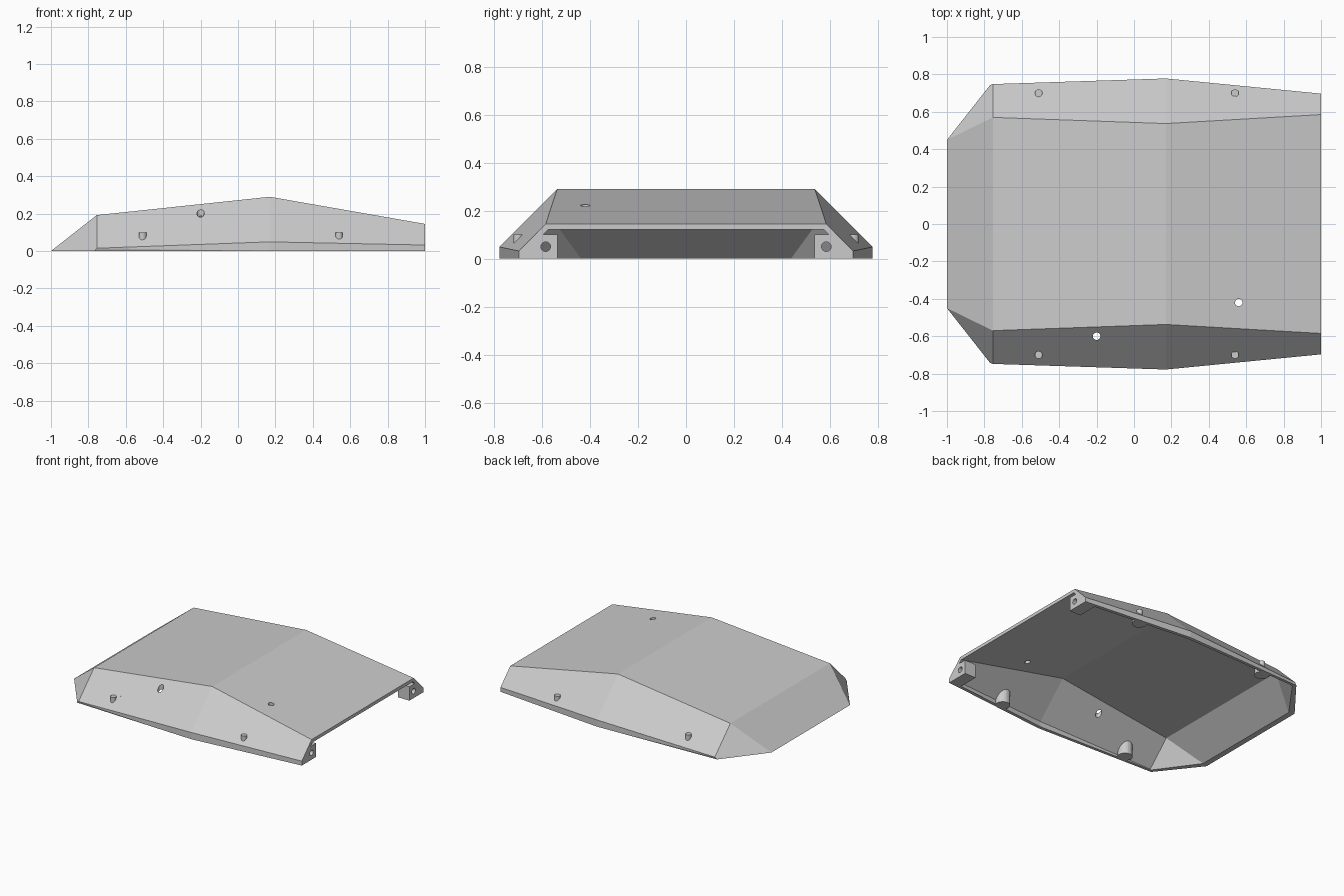
import bpy
import bmesh
from mathutils import Vector

cube = bpy.data.objects.get("Cube")
if cube:
    bpy.data.objects.remove(cube, do_unlink=True)

grey = bpy.data.materials.new("light_grey")
grey.use_nodes = True
colour = (0.6, 0.6, 0.6, 1)
grey.diffuse_color = colour
grey.node_tree.nodes["Principled BSDF"].inputs["Base Color"].default_value = colour

WALL = 0.024


def finish(name, bm):
    mesh = bpy.data.meshes.new(name)
    bmesh.ops.recalc_face_normals(bm, faces=bm.faces)
    bm.to_mesh(mesh)
    bm.free()
    mesh.materials.append(grey)
    obj = bpy.data.objects.new(name, mesh)
    bpy.context.collection.objects.link(obj)
    return obj


def hull(name, points):
    """Convex solid through the points, mirrored across y."""
    bm = bmesh.new()
    for x, y, z in points:
        for side in (-1, 1):
            bm.verts.new((x, side * y, z))
    result = bmesh.ops.convex_hull(bm, input=bm.verts)
    unused = [v for v in result["geom_interior"] if isinstance(v, bmesh.types.BMVert)]
    bmesh.ops.delete(bm, geom=unused, context="VERTS")
    bmesh.ops.dissolve_limit(bm, angle_limit=0.01, verts=bm.verts, edges=bm.edges)
    return finish(name, bm)


def cylinder(name, start, end, radius):
    start, end = Vector(start), Vector(end)
    bm = bmesh.new()
    bmesh.ops.create_cone(bm, cap_ends=True, segments=24, radius1=radius,
                          radius2=radius, depth=(end - start).length)
    turn = (end - start).to_track_quat("Z", "Y").to_matrix().to_4x4()
    bm.transform(turn)
    bmesh.ops.translate(bm, verts=bm.verts, vec=(start + end) / 2)
    return finish(name, bm)


def box(name, low, high):
    low, high = Vector(low), Vector(high)
    bm = bmesh.new()
    bmesh.ops.create_cube(bm, size=1)
    bmesh.ops.scale(bm, verts=bm.verts, vec=high - low)
    bmesh.ops.translate(bm, verts=bm.verts, vec=(low + high) / 2)
    return finish(name, bm)


def combine(obj, tool, operation, keep=False):
    """Apply a boolean and discard the tool."""
    mod = obj.modifiers.new("cut", "BOOLEAN")
    mod.operation, mod.object, mod.solver = operation, tool, "EXACT"
    bpy.context.view_layer.update()
    graph = bpy.context.evaluated_depsgraph_get()
    baked = bpy.data.meshes.new_from_object(obj.evaluated_get(graph))
    obj.modifiers.clear()
    obj.data = baked
    if not keep:
        bpy.data.objects.remove(tool, do_unlink=True)


# Stations along the body: x, roof half width, roof z, crease half width, crease z
stations = [(-0.755, 0.57, 0.192, 0.748, 0.015),
            (0.17, 0.537, 0.29, 0.778, 0.049),
            (1.0, 0.585, 0.145, 0.697, 0.032)]

# Outer solid
outer_points = [(-1, 0.45, 0), (-0.77, 0.742, 0)]
for x, roof_y, roof_z, low_y, low_z in stations:
    outer_points += [(x, roof_y, roof_z), (x, low_y, low_z)]
    if x > -0.7:
        outer_points.append((x, low_y, 0))
shell = hull("body_shell", outer_points)
envelope = hull("envelope", outer_points)
envelope.hide_render = True

# Hollow inside, running out through the open end
inner_points = [(-0.961, 0.437, -0.001), (-0.755, 0.72, -0.001)]
open_end = (1.1, 0.591, 0.1275, 0.687, 0.03)
for x, roof_y, roof_z, low_y, low_z in stations[:2] + [open_end]:
    x = max(x, -0.747)
    low_y -= WALL
    inner_points += [(x, roof_y - 0.01, roof_z - WALL),
                     (x, low_y, low_z - 0.01), (x, low_y, -0.001)]
combine(shell, hull("hollow", inner_points), "DIFFERENCE")

# Drilled holes in the roof and one side
for x, y in ((0.56, -0.42), (-0.2, -0.6)):
    combine(shell, cylinder("drill", (x, y, -0.1), (x, y, 0.5), 0.02), "DIFFERENCE")

for side, label in ((-1, "front"), (1, "back")):
    # Mounting block with a cross hole at the open end
    ys = sorted((side * 0.535, side * 0.72))
    block = box(label + "_mounting_block", (0.91, ys[0], 0), (1, ys[1], 0.1))
    combine(block, envelope, "INTERSECT", keep=True)
    y = side * 0.585
    combine(block, cylinder("drill", (0.8, y, 0.05), (1.1, y, 0.05), 0.02), "DIFFERENCE")

    # Inner bosses and the pins standing above them
    for x, end in ((-0.51, "nose"), (0.54, "tail")):
        y = side * 0.7
        boss = cylinder(f"{label}_{end}_boss", (x, y, 0), (x, y, 0.2), 0.05)
        combine(boss, envelope, "INTERSECT", keep=True)
        cylinder(f"{label}_{end}_pin", (x, y, 0.03), (x, y, 0.1), 0.02)

bpy.data.objects.remove(envelope, do_unlink=True)
